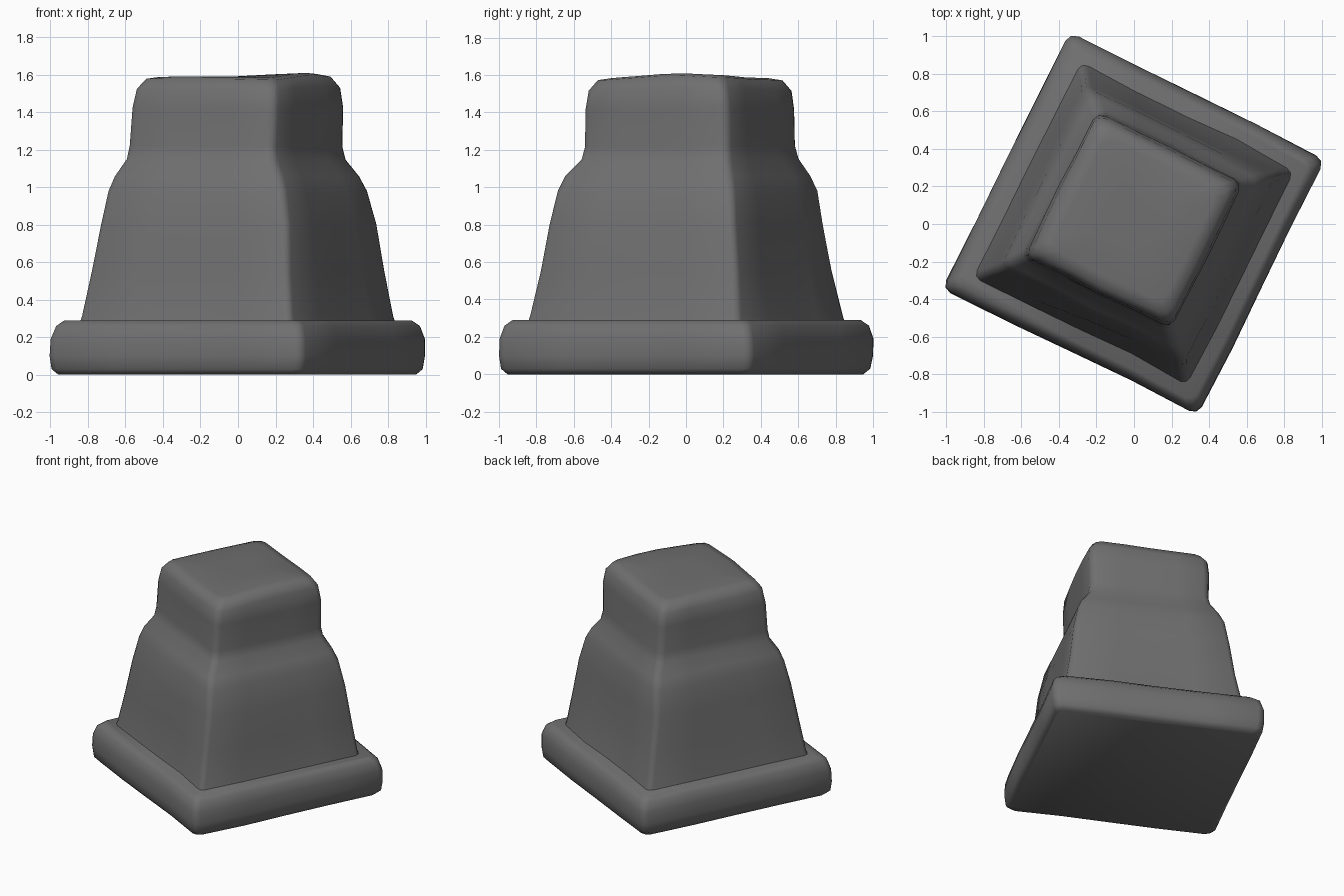
import bpy, bmesh, math
from mathutils import Vector, Matrix, noise

cube = bpy.data.objects.get("Cube")
if cube:
    bpy.data.objects.remove(cube)

stone = bpy.data.materials.new("dark grey stone")
stone.use_nodes = True
GREY = (0.16, 0.16, 0.16, 1)
stone.diffuse_color = GREY
bsdf = stone.node_tree.nodes["Principled BSDF"]
bsdf.inputs["Base Color"].default_value = GREY
bsdf.inputs["Roughness"].default_value = 0.9

TURN = Matrix.Rotation(math.radians(-26.3), 4, 'Z')


def square_ring(half, cut, z, shift):
    """Square outline with softened corners and points along each side."""
    pts = []
    for k in range(4):
        turn = Matrix.Rotation(k * math.pi / 2, 4, 'Z')
        side = [(half, t * (half - cut)) for t in (-1, -0.5, 0, 0.5, 1)]
        side.append((half - cut * 0.3, half - cut * 0.3))
        for x, y in side:
            p = TURN @ turn @ Vector((x, y, 0))
            pts.append(p + Vector((shift[0], shift[1], z)))
    return pts


def loft(name, rings, wobble, angle, lift=0.0):
    """Skin the rings, roughen the stone and close both ends."""
    bm = bmesh.new()
    loops = []
    for half, cut, z, *shift in rings:
        loop = []
        for p in square_ring(half, cut, z, shift or (0, 0)):
            n = noise.noise_vector(p * 2.3) * wobble
            n.z *= 0.5 if z > 0.32 else 0
            if z > 1.5:
                n.z += lift * max(0, 1 - (p.xy - Vector((0.36, -0.07))).length / 0.4)
            loop.append(bm.verts.new(p + n))
        loops.append(loop)
    for a, b in zip(loops, loops[1:]):
        for i in range(len(a)):
            j = (i + 1) % len(a)
            bm.faces.new((a[i], a[j], b[j], b[i]))
    bm.faces.new(list(reversed(loops[0])))
    bm.faces.new(loops[-1])
    bmesh.ops.recalc_face_normals(bm, faces=bm.faces)
    mesh = bpy.data.meshes.new(name)
    bm.to_mesh(mesh)
    bm.free()
    mesh.materials.append(stone)
    obj = bpy.data.objects.new(name, mesh)
    bpy.context.collection.objects.link(obj)
    bpy.ops.object.select_all(action='DESELECT')
    obj.select_set(True)
    bpy.context.view_layer.objects.active = obj
    bpy.ops.object.shade_smooth_by_angle(angle=math.radians(angle))
    return obj


# Low square plinth with worn edges
loft("plinth", [
    (0.725, 0.05, 0.0),
    (0.752, 0.05, 0.03),
    (0.760, 0.05, 0.10),
    (0.758, 0.05, 0.19),
    (0.738, 0.05, 0.26),
    (0.705, 0.05, 0.29),
], 0.014, 50)

# Tapering block with a rounded shoulder and a square cap
loft("stone_block", [
    (0.640, 0.04, 0.27),
    (0.630, 0.04, 0.31),
    (0.592, 0.04, 0.55),
    (0.560, 0.04, 0.80),
    (0.530, 0.045, 0.98, 0, 0.01),
    (0.502, 0.05, 1.06, 0, 0.01),
    (0.450, 0.05, 1.15, 0, 0.02),
    (0.438, 0.05, 1.22, 0, 0.02),
    (0.435, 0.05, 1.42, 0, 0.02),
    (0.420, 0.05, 1.52, 0, 0.02),
    (0.385, 0.06, 1.575, 0, 0.02),
    (0.330, 0.06, 1.585, 0, 0.02),
    (0.150, 0.03, 1.585, 0, 0.02),
], 0.02, 60, 0.025)
